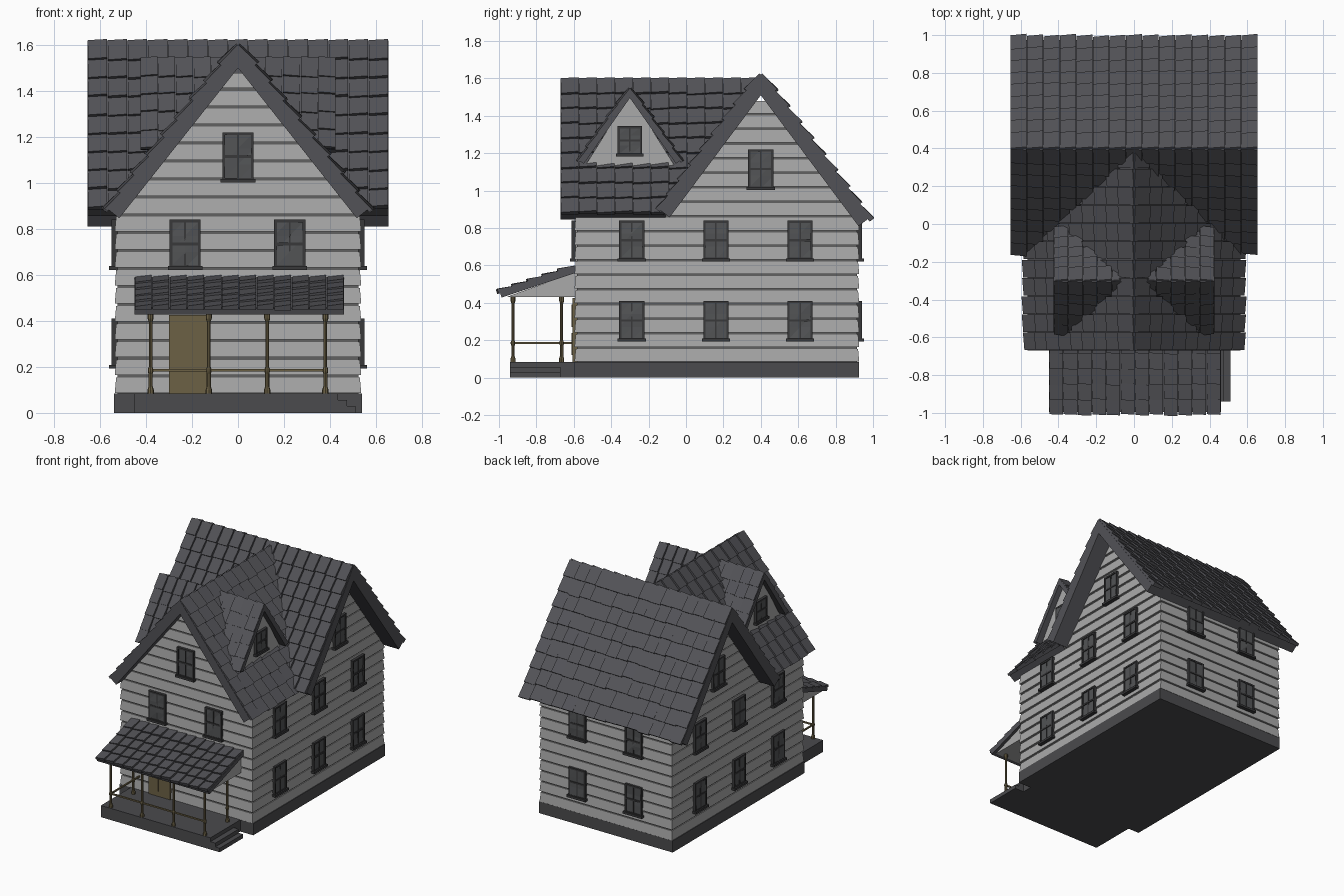
import bpy, bmesh, random
from mathutils import Vector, Matrix

random.seed(4)
if "Cube" in bpy.data.objects:
    bpy.data.objects.remove(bpy.data.objects["Cube"])


def material(name, r, g, b):
    m = bpy.data.materials.new(name)
    m.use_nodes = True
    m.diffuse_color = (r, g, b, 1)
    m.node_tree.nodes["Principled BSDF"].inputs["Base Color"].default_value = (r, g, b, 1)
    return m


SIDING = material("light grey siding", .40, .40, .40)
GROOVE = material("board shadow gap", .12, .12, .12)
TILE = material("slate tile", .085, .085, .095)
TRIM = material("roof trim", .085, .085, .095)
STONE = material("foundation grey", .07, .07, .075)
GLASS = material("dark glass", .085, .088, .092)
FRAME = material("window frame", .04, .04, .042)
WOOD = material("brown wood", .15, .12, .06)


def finish(bm, name, *mats):
    bmesh.ops.recalc_face_normals(bm, faces=bm.faces[:])
    mesh = bpy.data.meshes.new(name)
    bm.to_mesh(mesh)
    bm.free()
    obj = bpy.data.objects.new(name, mesh)
    for m in mats:
        mesh.materials.append(m)
    bpy.context.collection.objects.link(obj)
    return obj


def hexa(bm, bottom, top, mat=0):
    """Six-sided solid between two matching quads."""
    v = [bm.verts.new(p) for p in (*bottom, *top)]
    quads = [v[3::-1], v[4:]] + [[v[i], v[(i + 1) % 4], v[(i + 1) % 4 + 4], v[i + 4]] for i in range(4)]
    for q in quads:
        bm.faces.new(q).material_index = mat


def rect(x0, x1, y0, y1, z):
    return [Vector(p) for p in ((x0, y0, z), (x1, y0, z), (x1, y1, z), (x0, y1, z))]


def box(bm, x0, x1, y0, y1, z0, z1, mat=0):
    hexa(bm, rect(x0, x1, y0, y1, z0), rect(x0, x1, y0, y1, z1), mat)


# Lapped board walls
BOARD, GAP, LAP = .078, .011, .006


def boarded(name, area, first, last, base):
    """area(z) gives x0, x1, y0, y1 of the wall outline at that height."""
    bm = bmesh.new()
    for i in range(first, last):
        z0 = base + BOARD * i
        z1 = z0 + BOARD
        x0, x1, y0, y1 = area(z0)
        hexa(bm, rect(x0 - LAP, x1 + LAP, y0 - LAP, y1 + LAP, z0 + GAP), rect(*area(z1), z1))
        inset = [a + d for a, d in zip(area(z0), (LAP, -LAP, LAP, -LAP))]
        inset_top = [a + d for a, d in zip(area(z0 + GAP), (LAP, -LAP, LAP, -LAP))]
        hexa(bm, rect(*inset, z0 - .002), rect(*inset_top, z0 + GAP + .002), 1)
    return finish(bm, name, SIDING, GROOVE)


def wing_area(z):
    h = max(min(.53, (1.55 - z) / 1.27), .005)
    return -h, h, -.59, .35


def main_area(z):
    h = max(min(.52, (1.56 - z) / 1.36), .005)
    return -.53, .53, .4 - h, .4 + h


boarded("house_walls", lambda z: (-.53, .53, -.59, .92), 0, 10, .075)
boarded("wing_gable_wall", wing_area, 10, 18, .075)
boarded("main_gable_walls", main_area, 10, 18, .075)


# Tiled roof slopes
def roof_slope(name, ridge, along, down, length, cols, rows, drop, cut=0, lift=.02):
    """Slab with a vertical ridge face, covered in tilted tiles, trimmed along a valley."""
    ridge, along, down = Vector(ridge), Vector(along), Vector(down)
    slope = down.length
    d = down.normalized()
    n = along.cross(d).normalized()
    if n.z < 0:
        n = -n
    at = lambda u, s, h: ridge + along * u + d * s + n * h
    bm = bmesh.new()
    thick = drop * n.z
    ends = []
    for u in (0, length):
        ends.append([at(u, 0, 0) - Vector((0, 0, drop)), at(u, slope, -thick), at(u, slope, 0), at(u, 0, 0)])
    hexa(bm, *ends, 1)
    w, r = length / cols, slope / rows
    for i in range(cols):
        for j in range(rows):
            u0, u1 = i * w + .002, (i + 1) * w - .002
            s0, s1 = j * r, (j + 1) * r + .012 + random.uniform(-.005, .005)
            k = random.uniform(-.003, .003)
            base = [at(u0, s0, -.004), at(u1, s0, -.004), at(u1, s1, -.004), at(u0, s1, -.004)]
            top = [at(u0, s0, .002), at(u1, s0, .010), at(u1, s1, lift + .006 + k), at(u0, s1, lift - .004 + k)]
            hexa(bm, base, top)
    if cut:
        across = along * slope + d * cut
        bmesh.ops.bisect_plane(bm, geom=bm.verts[:] + bm.edges[:] + bm.faces[:], clear_outer=True,
                               plane_co=at(length + .03, 0, 0), plane_no=across.normalized())
    return finish(bm, name, TILE, TRIM)


for side, tag in ((-1, "front"), (1, "back")):
    run = .54 if side < 0 else .575
    roof_slope("main_roof_" + tag, (-.655, .4, 1.62), (1, 0, 0), (0, side * run, -run * 1.34),
               1.31, 15, 9, .11)
for side, tag in ((1, "left"), (-1, "right")):
    roof_slope("wing_roof_" + tag, (0, -.67, 1.60), (0, 1, 0), (side * .565, 0, -.715),
               1.06, 11, 9, .10, cut=.53)
    for half, end in ((-1, "front"), (1, "back")):
        roof_slope(f"dormer_roof_{tag}_{end}", (side * .425, -.3, 1.545), (-side, 0, 0),
                   (0, half * .27, -.385), .385, 5, 5, .05, cut=.30, lift=.014)
    # Dormer gable wall
    bm = bmesh.new()
    xs = (side * .385, side * .1)
    faces = [[bm.verts.new((x, y, z)) for y, z in ((-.56, 1.10), (-.04, 1.10), (-.3, 1.515))] for x in xs]
    for f in faces:
        bm.faces.new(f)
    for i in range(3):
        j = (i + 1) % 3
        bm.faces.new((faces[0][i], faces[0][j], faces[1][j], faces[1][i]))
    finish(bm, "dormer_wall_" + tag, SIDING)

# Porch roof with closed wedge below it
roof_slope("porch_roof", (-.45, -.59, .59), (1, 0, 0), (0, -.405, -.135), .91, 12, 5, .03, lift=.016)
bm = bmesh.new()
hexa(bm, rect(-.43, .44, -.96, -.55, .43), rect(-.43, .44, -.95, -.55, .435))
hexa(bm, rect(-.43, .44, -.95, -.55, .435), rect(-.43, .44, -.60, -.55, .56))
finish(bm, "porch_ceiling", SIDING)

# Foundation, porch deck and side steps
bm = bmesh.new()
box(bm, -.54, .54, -.595, .925, 0, .085)
finish(bm, "foundation", STONE)
bm = bmesh.new()
box(bm, -.45, .435, -.94, -.58, 0, .085)
for x, z in ((.475, .057), (.51, .029)):
    box(bm, .43, x, -.94, -.67, 0, z)
finish(bm, "porch_deck_and_steps", STONE)

# Turned porch posts
POST = [(.014, .085), (.014, .10), (.009, .115), (.009, .17), (.012, .18), (.012, .19),
        (.008, .20), (.008, .395), (.013, .41), (.013, .435)]


def post(name, x, y):
    bm = bmesh.new()
    for (r0, z0), (r1, z1) in zip(POST, POST[1:]):
        bmesh.ops.create_cone(bm, cap_ends=True, segments=8, radius1=r0, radius2=r1, depth=z1 - z0,
                              matrix=Matrix.Translation((x, y, (z0 + z1) / 2)))
    finish(bm, name, WOOD)


for i, x in enumerate((-.38, -.127, .127, .38)):
    post(f"front_post_{i + 1}", x, -.925)
post("rear_post_right", -.38, -.665)
post("rear_post_left", .38, -.665)
bm = bmesh.new()
box(bm, -.38, .38, -.93, -.92, .18, .19)
box(bm, -.385, -.375, -.925, -.59, .18, .19)
finish(bm, "porch_rails", WOOD)

# Front door
bm = bmesh.new()
box(bm, -.30, -.125, -.606, -.58, .085, .425)
for z0, z1 in ((.12, .24), (.27, .39)):
    for x in (-.285, -.205):
        box(bm, x, x + .065, -.611, -.60, z0, z1)
finish(bm, "front_door", WOOD)


# Windows: frame, glazing bars, sill and uneven panes
def window(name, place, w=.135, h=.21):
    bm = bmesh.new()
    a, t = w / 2, .012
    for x in (-a, a - t):
        box(bm, x, x + t, -.016, .01, 0, h)
    for z in (0, h / 2 - t / 2, h - t):
        box(bm, -a, a, -.016, .01, z, z + t)
    box(bm, -.004, .004, -.014, .01, 0, h)
    box(bm, -a - .008, a + .008, -.026, .01, -.008, .008)
    grid = [[bm.verts.new((-a + w * i / 2, -.010 + random.uniform(-.006, .003), h * j / 3)) for i in range(3)]
            for j in range(4)]
    for j in range(3):
        for i in range(2):
            p, q, r, s = grid[j][i], grid[j][i + 1], grid[j + 1][i + 1], grid[j + 1][i]
            for tri in ((p, q, r), (p, r, s)):
                bm.faces.new(tri).material_index = 1
    bm.transform(place)
    finish(bm, name, FRAME, GLASS)


def facing(x, y, z, turn):
    return Matrix.Translation((x, y, z)) @ Matrix.Rotation(turn, 4, "Z")


QUARTER = 1.5708
for x in (-.23, .225):
    window("front_window", facing(x, -.595, .63, 0))
    for z in (.20, .63):
        window("back_window", facing(x, .925, z, 2 * QUARTER))
window("front_gable_window", facing(0, -.595, 1.01, 0))
for side in (-1, 1):
    for y in (-.29, .16, .61):
        for z in (.20, .63):
            window("side_window", facing(side * .535, y, z, side * QUARTER))
    window("gable_window", facing(side * .535, .4, 1.01, side * QUARTER))
    window("dormer_window", facing(side * .388, -.3, 1.19, side * QUARTER), .13, .155)
